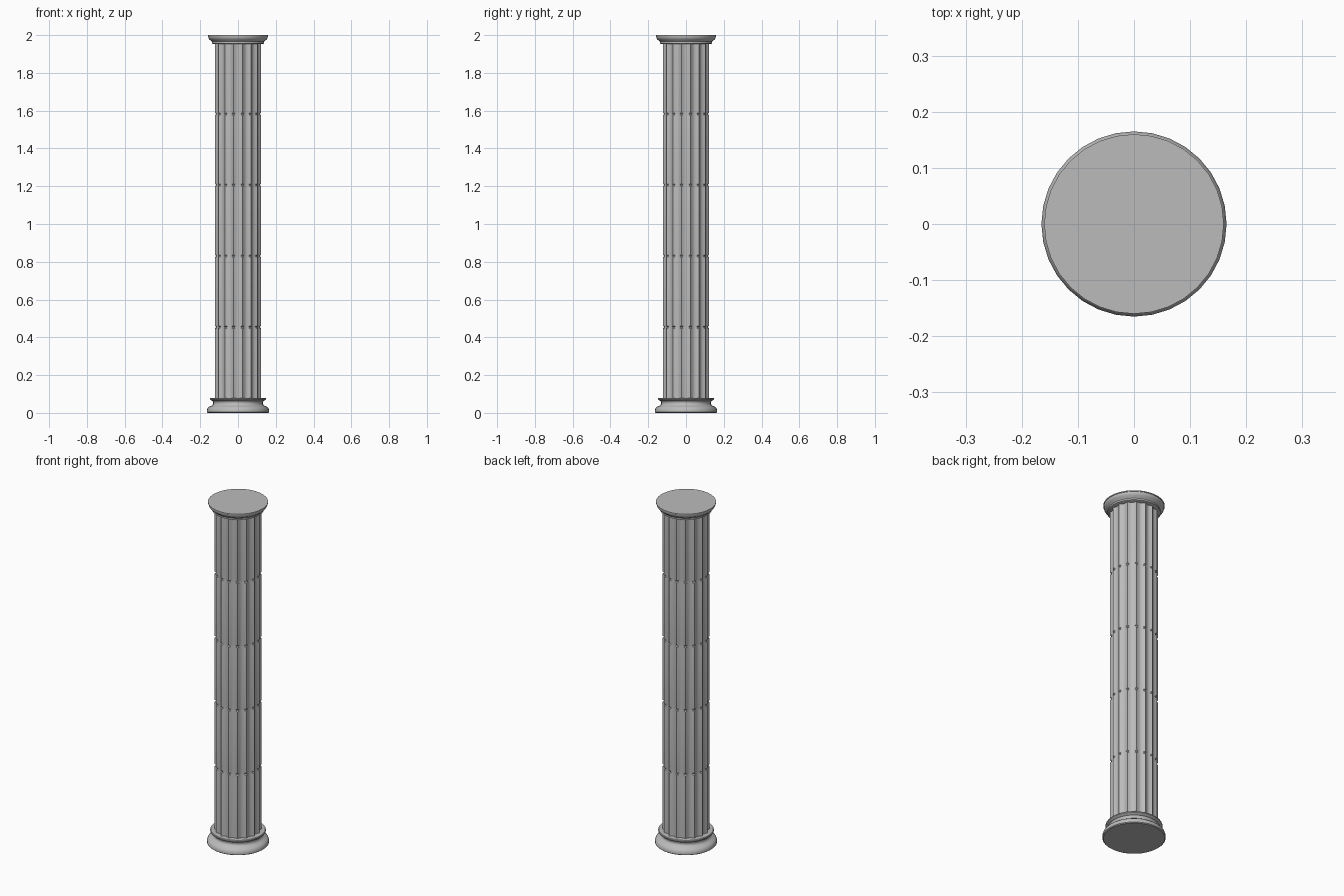
import bpy, bmesh, math
from math import cos, sin, pi

old = bpy.data.objects.get("Cube")
if old:
    bpy.data.objects.remove(old, do_unlink=True)

stone = bpy.data.materials.new("grey stone")
stone.use_nodes = True
colour = (0.5, 0.5, 0.5, 1)
stone.diffuse_color = colour
stone.node_tree.nodes["Principled BSDF"].inputs["Base Color"].default_value = colour

FLUTES, STEPS = 16, 6
RIDGE, FLUTE_DEPTH, GROOVE = 0.125, 0.012, 0.117
BOTTOM, TOP, DRUMS = 0.078, 1.958, 5


def loft(name, rings, angle):
    """Skin a stack of (z, radii) rings and cap both ends."""
    bm = bmesh.new()
    loops = []
    for z, radii in rings:
        n = len(radii)
        loops.append([bm.verts.new((r * cos(2 * pi * i / n), r * sin(2 * pi * i / n), z))
                      for i, r in enumerate(radii)])
    for low, high in zip(loops, loops[1:]):
        for i in range(n):
            j = (i + 1) % n
            bm.faces.new((low[i], low[j], high[j], high[i]))
    bm.faces.new(loops[0][::-1])
    bm.faces.new(loops[-1])
    mesh = bpy.data.meshes.new(name)
    bm.to_mesh(mesh)
    bm.free()
    mesh.materials.append(stone)
    obj = bpy.data.objects.new(name, mesh)
    bpy.context.collection.objects.link(obj)
    bpy.ops.object.select_all(action="DESELECT")
    obj.select_set(True)
    bpy.context.view_layer.objects.active = obj
    bpy.ops.object.shade_smooth_by_angle(angle=math.radians(angle))
    return obj


def turned(name, profile, sides=32):
    return loft(name, [(z, [r] * sides) for r, z in profile], 35)


# Fluted shaft: concave channels between sharp ridges
def flute_radius(i):
    t = (i / STEPS + 0.5) % 1
    return RIDGE - FLUTE_DEPTH * sin(pi * t)


section = [flute_radius(i) for i in range(FLUTES * STEPS)]
pinched = [min(r, GROOVE) for r in section]

# Drums, with a small groove across the ridges at each joint
rings = [(BOTTOM, section)]
height = (TOP - BOTTOM) / DRUMS
for d in range(1, DRUMS):
    z = BOTTOM + d * height
    rings += [(z - 0.006, section), (z - 0.002, pinched),
              (z + 0.002, pinched), (z + 0.006, section)]
rings.append((TOP, section))
loft("fluted_shaft", rings, 25)

# Base: rounded foot, hollow neck and thin collar
turned("base", [(0.160, 0), (0.165, 0.004), (0.165, 0.015), (0.161, 0.026),
                (0.152, 0.034), (0.138, 0.039), (0.132, 0.046), (0.131, 0.055),
                (0.135, 0.063), (0.145, 0.068), (0.148, 0.071), (0.148, 0.077),
                (0.145, 0.080)])

# Capital: small ring, flaring bowl and flat top
turned("capital", [(0.132, 1.953), (0.138, 1.956), (0.138, 1.965), (0.142, 1.970),
                   (0.152, 1.977), (0.157, 1.986), (0.158, 1.994), (0.160, 1.995),
                   (0.160, 2.0)])
